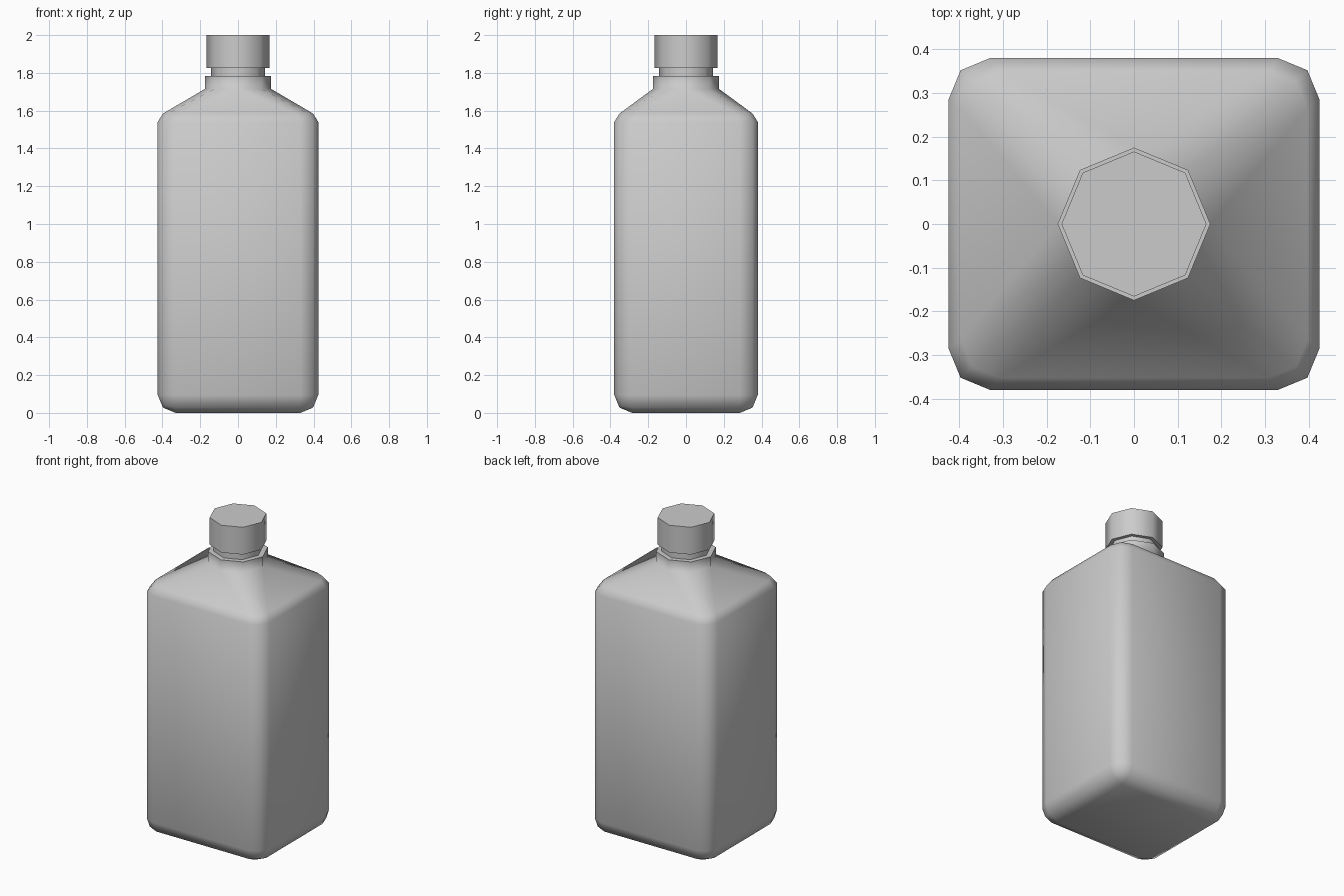
import bpy, bmesh
from math import atan2, cos, sin, pi, radians

if "Cube" in bpy.data.objects:
    bpy.data.objects.remove(bpy.data.objects["Cube"])

HX, HY, R = 0.425, 0.38, 0.095      # body half width, half depth, corner radius


def finish(bm, name):
    bmesh.ops.recalc_face_normals(bm, faces=bm.faces[:])
    mesh = bpy.data.meshes.new(name)
    bm.to_mesh(mesh)
    bm.free()
    obj = bpy.data.objects.new(name, mesh)
    bpy.context.collection.objects.link(obj)
    bpy.ops.object.select_all(action='DESELECT')
    obj.select_set(True)
    bpy.context.view_layer.objects.active = obj
    bpy.ops.object.shade_smooth_by_angle(angle=radians(75))
    return obj


def octagon(bm, r, z):
    # starts at the -x vertex and runs counter-clockwise
    return [bm.verts.new((r * cos(-pi + i * pi / 4), r * sin(-pi + i * pi / 4), z))
            for i in range(8)]


def loft(bm, a, b):
    n = len(a)
    for i in range(n):
        j = (i + 1) % n
        bm.faces.new((a[i], a[j], b[j], b[i]))


def octagonal_prism(name, r, z0, z1):
    bm = bmesh.new()
    low, high = octagon(bm, r, z0), octagon(bm, r, z1)
    loft(bm, low, high)
    bm.faces.new(low)
    bm.faces.new(high)
    return finish(bm, name)


# body: box with rounded bottom and vertical edges
bm = bmesh.new()
TOP = 1.54
bmesh.ops.create_cube(bm, size=1)
for v in bm.verts:
    v.co = (v.co.x * 2 * HX, v.co.y * 2 * HY, (v.co.z + 0.5) * TOP)
edges = [e for e in bm.edges if min(v.co.z for v in e.verts) < 0.01]
bmesh.ops.bevel(bm, geom=edges, offset=R, offset_type='OFFSET', segments=2,
                profile=0.5, affect='EDGES')
top = max(bm.faces, key=lambda f: f.calc_center_median().z)
rim = sorted(top.verts, key=lambda v: atan2(v.co.y, v.co.x))
bmesh.ops.delete(bm, geom=[top], context='FACES_ONLY')

# shoulder: small rounded edge, then facets up to the octagonal collar
edge = [bm.verts.new((v.co.x * 0.397 / HX, v.co.y * 0.352 / HY, 1.585)) for v in rim]
loft(bm, rim, edge)
base = octagon(bm, 0.175, 1.715)
for c in range(4):
    a, m, b = edge[3 * c:3 * c + 3]
    nxt = edge[(3 * c + 3) % 12]
    axis, diag, axis2 = base[2 * c], base[2 * c + 1], base[(2 * c + 2) % 8]
    for tri in ((axis, a, diag), (diag, a, m), (diag, m, b),
                (diag, b, axis2), (axis2, b, nxt)):
        bm.faces.new(tri)

# collar
collar = octagon(bm, 0.175, 1.783)
loft(bm, base, collar)
bm.faces.new(collar)
finish(bm, "body")

# neck and cap
octagonal_prism("neck", 0.143, 1.77, 1.84)
octagonal_prism("cap", 0.166, 1.826, 2.0)
